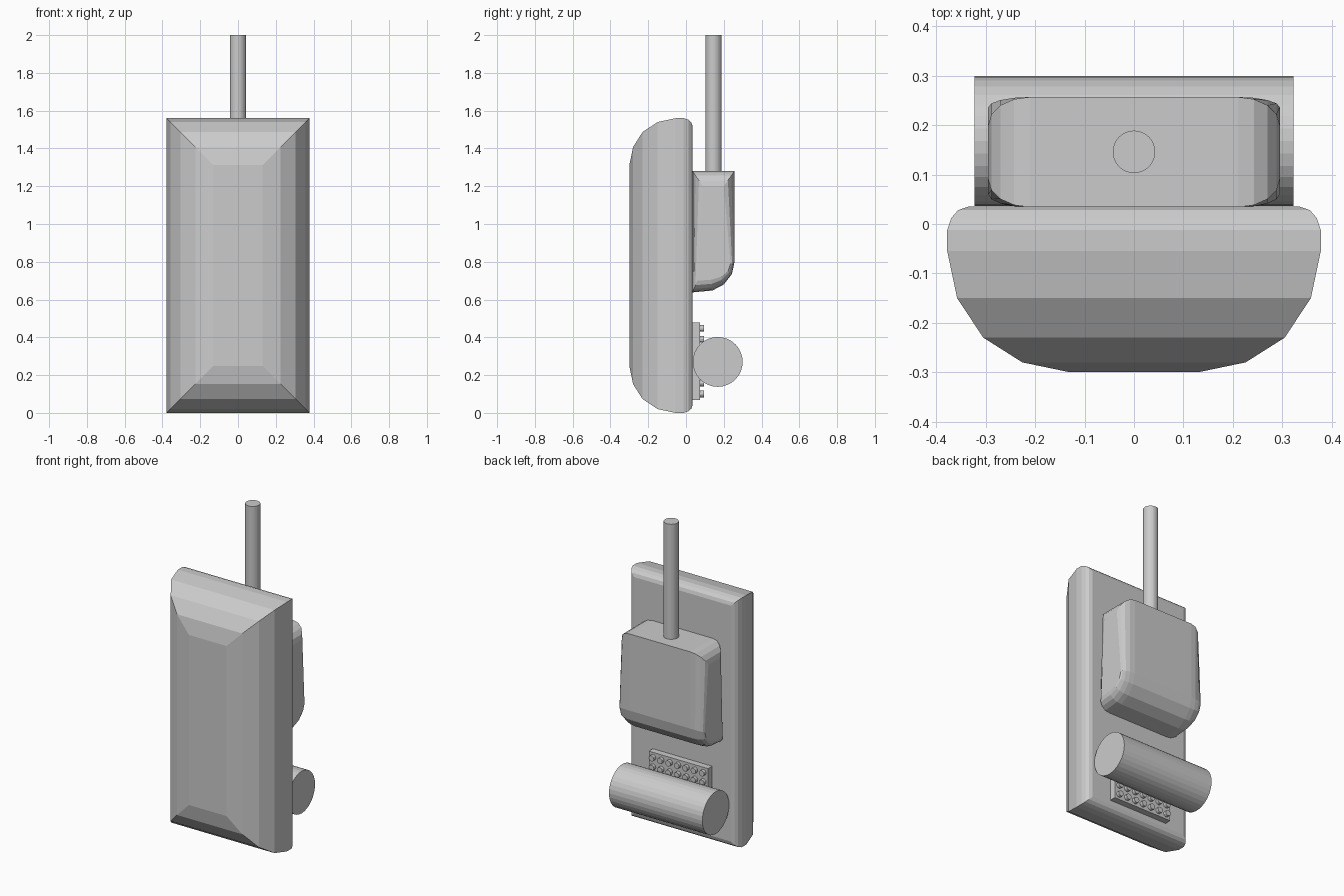
import bpy, bmesh
from math import sin, cos, pi
from mathutils import Matrix

if "Cube" in bpy.data.objects:
    bpy.data.objects.remove(bpy.data.objects["Cube"])


def make_object(name, bm):
    bmesh.ops.recalc_face_normals(bm, faces=bm.faces)
    mesh = bpy.data.meshes.new(name)
    bm.to_mesh(mesh)
    bm.free()
    obj = bpy.data.objects.new(name, mesh)
    bpy.context.collection.objects.link(obj)
    return obj


def loft(name, rings):
    """Skin closed rings of equal length and cap both ends."""
    bm = bmesh.new()
    loops = [[bm.verts.new(p) for p in ring] for ring in rings]
    n = len(loops[0])
    for a, b in zip(loops, loops[1:]):
        for i in range(n):
            j = (i + 1) % n
            bm.faces.new((a[i], a[j], b[j], b[i]))
    bm.faces.new(loops[0])
    bm.faces.new(loops[-1])
    return make_object(name, bm)


def add_cylinder(bm, centre, radius, length, axis, sides):
    rot = {'X': Matrix.Rotation(pi / 2, 4, 'Y'),
           'Y': Matrix.Rotation(pi / 2, 4, 'X'),
           'Z': Matrix.Identity(4)}[axis]
    bmesh.ops.create_cone(bm, cap_ends=True, segments=sides, radius1=radius,
                          radius2=radius, depth=length,
                          matrix=Matrix.Translation(centre) @ rot)


def cylinder(name, *args):
    bm = bmesh.new()
    add_cylinder(bm, *args)
    return make_object(name, bm)


# Main body: mitred rectangles of (depth y, inset) stacked front to back
W, H = 0.378, 1.56
body_profile = [(-0.30, 0.248), (-0.28, 0.152), (-0.23, 0.073), (-0.15, 0.02),
                (-0.055, 0.0), (-0.012, 0.0), (0.012, 0.008),
                (0.028, 0.022), (0.035, 0.042)]
loft("body", [[(-W + d, y, d), (W - d, y, d), (W - d, y, H - d), (-W + d, y, H - d)]
              for y, d in body_profile])

# Upper pack: side profile (y, z) shrinking towards rounded sides
full = [(0.034, 1.28), (0.257, 1.28), (0.257, 0.80), (0.243, 0.735),
        (0.20, 0.68), (0.14, 0.648), (0.034, 0.638)]
side = [(0.09, 1.20), (0.20, 1.20), (0.236, 0.79), (0.222, 0.75),
        (0.185, 0.72), (0.135, 0.705), (0.06, 0.70)]
half = []
for k in range(5):
    a = k * pi / 8
    t = 1 - cos(a)
    half.append([(0.21 + 0.085 * sin(a), p[0] + (q[0] - p[0]) * t, p[1] + (q[1] - p[1]) * t)
                 for p, q in zip(full, side)])
mirrored = [[(-x, y, z) for x, y, z in ring] for ring in reversed(half)]
loft("upper_pack", mirrored + half)

# Antenna and horizontal roller
cylinder("antenna", (0, 0.146, 1.64), 0.043, 0.72, 'Z', 32)
cylinder("roller", (0, 0.168, 0.27), 0.132, 0.646, 'X', 32)

# Square plate behind the roller
bm = bmesh.new()
bmesh.ops.create_cube(bm, size=1, matrix=Matrix.Translation((0, 0.054, 0.274))
                      @ Matrix.Diagonal((0.41, 0.042, 0.41, 1)))
make_object("stud_plate", bm)

# Grid of studs on the plate
bm = bmesh.new()
for i in range(7):
    for j in range(7):
        add_cylinder(bm, ((i - 3) * 0.058, 0.084, 0.274 + (j - 3) * 0.058),
                     0.018, 0.022, 'Y', 12)
make_object("studs", bm)
